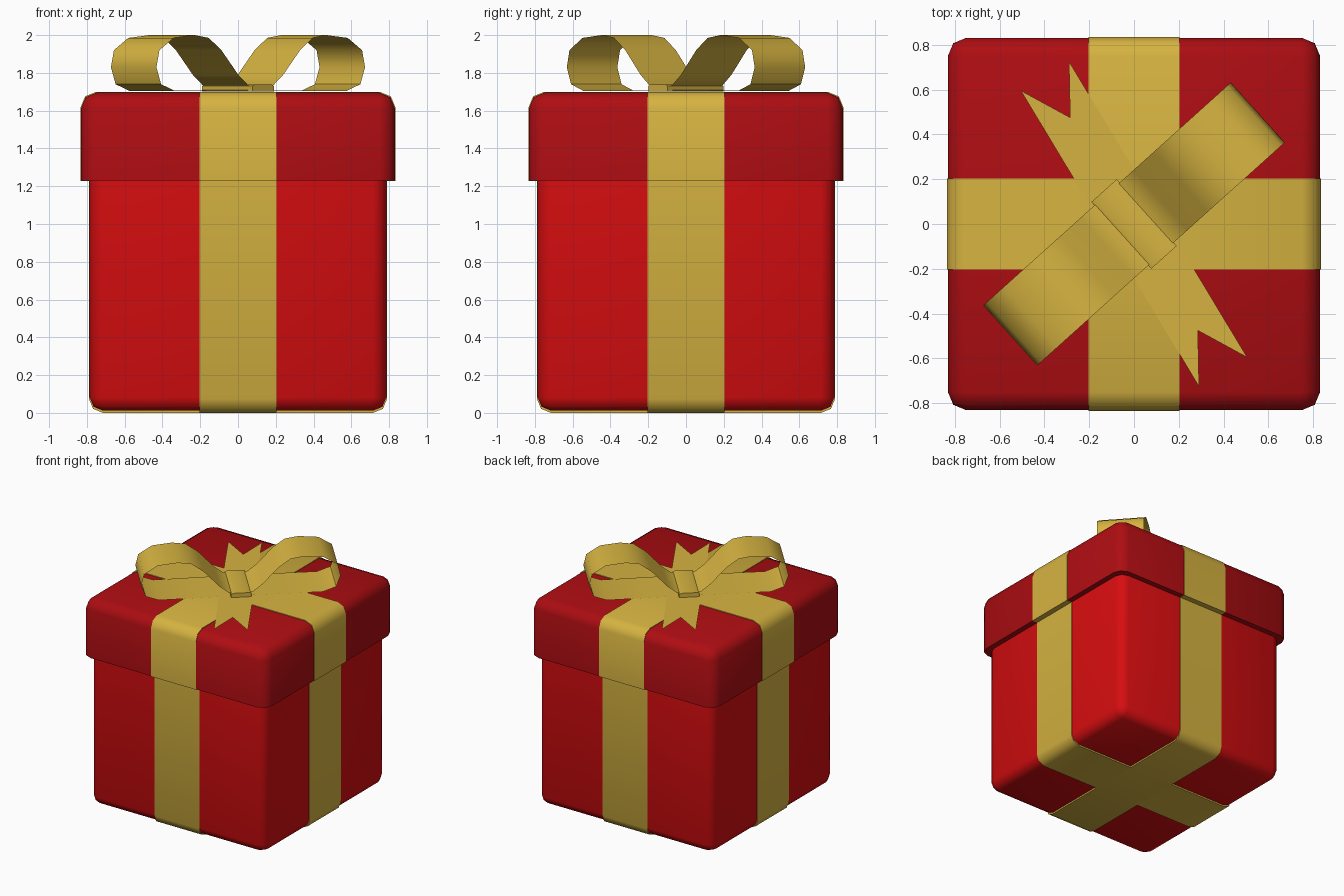
import bpy, bmesh, math
from mathutils import Matrix, Vector

if "Cube" in bpy.data.objects:
    bpy.data.objects.remove(bpy.data.objects["Cube"])


def material(name, rgb):
    m = bpy.data.materials.new(name)
    m.diffuse_color = (*rgb, 1)
    m.use_nodes = True
    m.node_tree.nodes["Principled BSDF"].inputs["Base Color"].default_value = m.diffuse_color
    return m


BODY_RED = material("bright red", (0.68, 0.004, 0.005))
LID_RED = material("deep red", (0.42, 0.004, 0.006))
GOLD = material("gold", (0.67, 0.45, 0.052))


def finish(bm, name, mat, angle=50):
    bmesh.ops.recalc_face_normals(bm, faces=bm.faces)
    me = bpy.data.meshes.new(name)
    bm.to_mesh(me)
    bm.free()
    ob = bpy.data.objects.new(name, me)
    bpy.context.collection.objects.link(ob)
    me.materials.append(mat)
    bpy.ops.object.select_all(action='DESELECT')
    ob.select_set(True)
    bpy.context.view_layer.objects.active = ob
    bpy.ops.object.shade_smooth_by_angle(angle=math.radians(angle))
    return ob


def rounded_box(name, half, z0, z1, r, sharp_z, mat):
    """Box with bevelled edges, except the rim at height sharp_z."""
    bm = bmesh.new()
    bmesh.ops.create_cube(bm, size=1)
    for v in bm.verts:
        v.co = Vector((v.co.x * 2 * half, v.co.y * 2 * half, z1 if v.co.z > 0 else z0))
    edges = [e for e in bm.edges if any(abs(v.co.z - sharp_z) > 1e-4 for v in e.verts)]
    bmesh.ops.bevel(bm, geom=edges, offset=r, segments=2, profile=0.5, affect='EDGES')
    return finish(bm, name, mat)


def sweep(name, profile, half_width, mat, rot, closed=True, caps=False):
    """Sweep an (s, z) profile sideways and turn it about z."""
    bm = bmesh.new()
    rows = [[bm.verts.new((s, w, z)) for s, z in profile] for w in (-half_width, half_width)]
    n = len(profile)
    for i in range(n if closed else n - 1):
        j = (i + 1) % n
        bm.faces.new((rows[0][i], rows[0][j], rows[1][j], rows[1][i]))
    if caps:
        bm.faces.new(rows[0])
        bm.faces.new(rows[1])
    bm.transform(Matrix.Rotation(math.radians(rot), 4, 'Z'))
    return finish(bm, name, mat)


# box and lid
rounded_box("box_body", 0.785, 0.012, 1.26, 0.07, 1.26, BODY_RED)
rounded_box("box_lid", 0.83, 1.23, 1.695, 0.08, 1.23, LID_RED)


# two ribbons wrapped around box and lid
def arc(cx, cz, r, start):
    return [(cx + r * math.cos(math.radians(start + 45 * k)),
             cz + r * math.sin(math.radians(start + 45 * k))) for k in range(3)]


right = (arc(0.715, 0.074, 0.074, -90) + [(0.789, 1.228), (0.834, 1.228)]
         + arc(0.75, 1.616, 0.084, 0))
wrap = right + [(-s, z) for s, z in reversed(right)]
sweep("ribbon_across", wrap, 0.203, GOLD, 0, caps=True)
sweep("ribbon_along", wrap, 0.203, GOLD, 90, caps=True)

# bow loops
loop = [(0.0, 1.709), (0.3, 1.706), (0.61, 1.704), (0.71, 1.74), (0.743, 1.83), (0.722, 1.92),
        (0.62, 1.985), (0.47, 2.0), (0.37, 1.985), (0.28, 1.92), (0.16, 1.79), (0.09, 1.735),
        (0.0, 1.722)]
for side, rot in (("right", 42), ("left", 222)):
    sweep("bow_loop_" + side, loop, 0.18, GOLD, rot, closed=False)

# knot
knot = [(-0.076, 1.702), (0.076, 1.702), (0.076, 1.73), (0.06, 1.738), (-0.06, 1.738), (-0.076, 1.73)]
sweep("bow_knot", knot, 0.2, GOLD, 42, caps=True)

# notched tails, point symmetric about the centre
tail = [(-0.505, 0.595), (-0.285, 0.475), (-0.29, 0.725)]
bm = bmesh.new()
pts = tail + [(-x, -y) for x, y in tail]
vs = [bm.verts.new((x, y, 1.7035)) for x, y in pts]
bm.faces.new(vs)
finish(bm, "bow_tails", GOLD)
